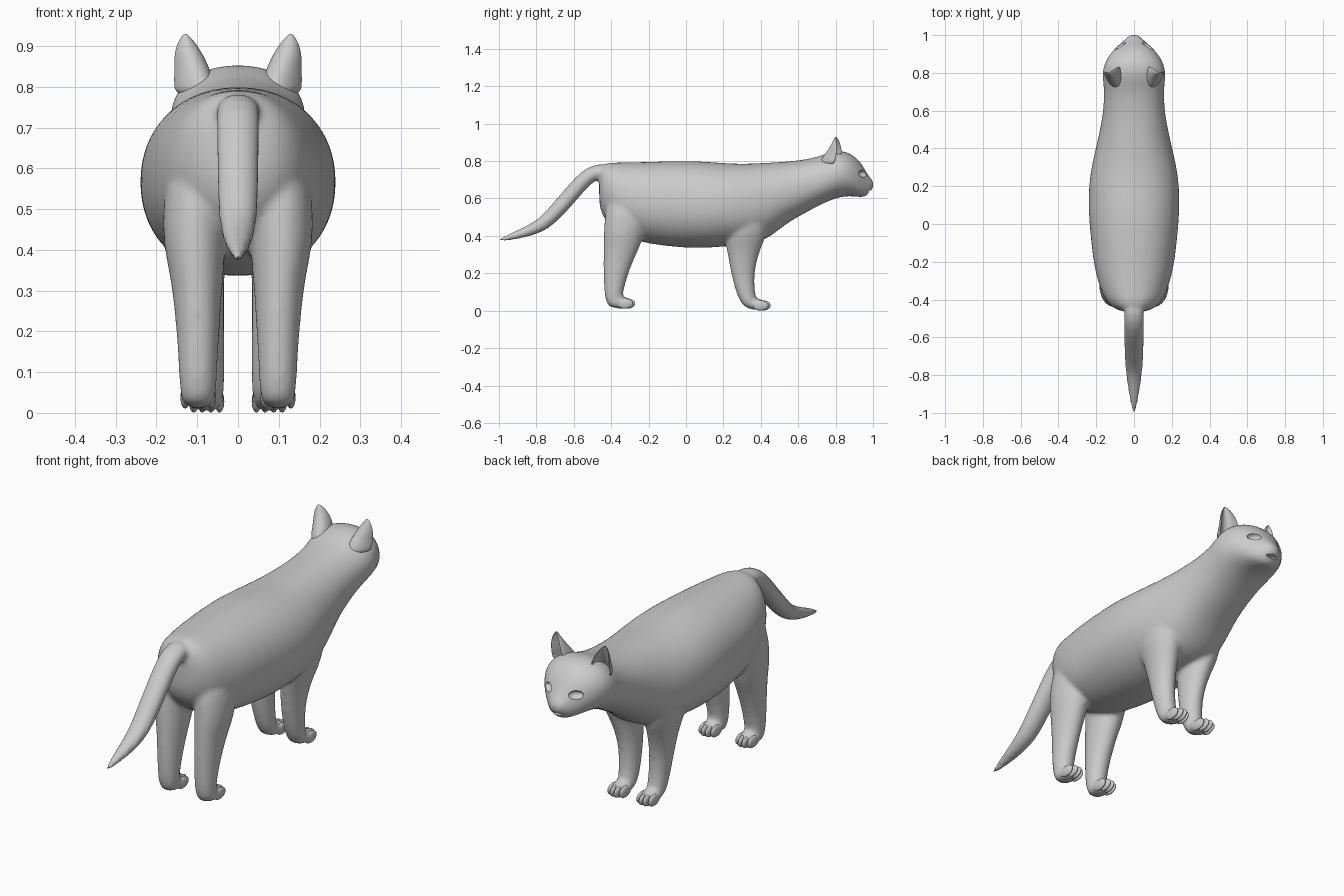
import bpy, bmesh, math
from mathutils import Vector, Matrix

if "Cube" in bpy.data.objects:
    bpy.data.objects.remove(bpy.data.objects["Cube"])


def loft(bm, rings):
    """Skin a list of closed rings and cap both ends."""
    vs = [[bm.verts.new(p) for p in r] for r in rings]
    n = len(vs[0])
    for a, b in zip(vs, vs[1:]):
        for i in range(n):
            j = (i + 1) % n
            bm.faces.new((a[i], a[j], b[j], b[i]))
    bm.faces.new(vs[0][::-1])
    bm.faces.new(vs[-1])


def ring(c, u, v, n=24, e=2.0):
    """Superellipse ring around c spanned by half-axes u and v."""
    pts = []
    for i in range(n):
        a = 2 * math.pi * i / n
        ca, sa = math.cos(a), math.sin(a)
        pts.append(Vector(c) + Vector(u) * math.copysign(abs(ca) ** (2 / e), ca)
                   + Vector(v) * math.copysign(abs(sa) ** (2 / e), sa))
    return pts


def ball(bm, c, r, rot=0.0):
    m = Matrix.Translation(c) @ Matrix.Rotation(rot, 4, 'Z') @ Matrix.Diagonal((*r, 1))
    bmesh.ops.create_uvsphere(bm, u_segments=24, v_segments=14, radius=1, matrix=m)


def make(name, bm):
    bmesh.ops.recalc_face_normals(bm, faces=bm.faces)
    me = bpy.data.meshes.new(name)
    bm.to_mesh(me)
    bm.free()
    ob = bpy.data.objects.new(name, me)
    bpy.context.collection.objects.link(ob)
    return ob


def bake(ob):
    bpy.context.view_layer.update()
    dg = bpy.context.evaluated_depsgraph_get()
    me = bpy.data.meshes.new_from_object(ob.evaluated_get(dg))
    ob.modifiers.clear()
    ob.data = me


def smooth(ob, angle=40):
    bpy.ops.object.select_all(action='DESELECT')
    ob.select_set(True)
    bpy.context.view_layer.objects.active = ob
    bpy.ops.object.shade_smooth_by_angle(angle=math.radians(angle))


bm = bmesh.new()

# torso, neck and head: y, top, bottom, half width
torso = [(-.465, .73, .58, .05), (-.455, .77, .53, .09), (-.43, .79, .48, .13),
         (-.38, .793, .43, .165), (-.3, .793, .385, .193), (-.2, .797, .355, .217),
         (0, .802, .334, .237), (.1, .798, .334, .242), (.2, .79, .342, .24),
         (.3, .785, .35, .227), (.4, .79, .365, .203), (.47, .793, .41, .187),
         (.53, .797, .46, .175), (.6, .803, .502, .163), (.7, .82, .557, .158),
         (.76, .845, .585, .165), (.81, .857, .604, .168), (.86, .85, .613, .153),
         (.905, .825, .61, .124), (.94, .785, .606, .09), (.96, .748, .608, .066),
         (.978, .72, .628, .048), (.993, .703, .645, .032), (1.002, .688, .657, .018)]
loft(bm, [ring((0, y, (t + b) / 2), (w, 0, 0), (0, 0, (t - b) / 2), 32, 2.15)
          for y, t, b, w in torso])

# tail: y, z, sideways radius, thickness radius
tail = [(-.38, .71, .045, .045), (-.44, .75, .052, .045), (-.5, .737, .054, .043),
        (-.56, .687, .053, .043), (-.63, .603, .052, .043), (-.7, .525, .05, .042),
        (-.76, .465, .046, .038), (-.83, .43, .038, .031), (-.91, .403, .026, .022),
        (-.97, .385, .014, .013), (-1.005, .373, .005, .005)]
rings = []
for i, (y, z, rx, rn) in enumerate(tail):
    p, q = tail[max(i - 1, 0)], tail[min(i + 1, len(tail) - 1)]
    t = Vector((0, q[0] - p[0], q[1] - p[1])).normalized()
    rings.append(ring((0, y, z), (rx, 0, 0), Vector((0, -t.z, t.y)) * rn))
loft(bm, rings)

# legs: x, y, z, x radius, y radius
hind = [(.1, -.31, .62, .07, .11), (.105, -.32, .5, .082, .115), (.107, -.333, .41, .076, .108),
        (.102, -.342, .35, .068, .1), (.1, -.357, .29, .06, .085), (.098, -.375, .2, .053, .067),
        (.098, -.388, .1, .047, .05), (.098, -.383, .045, .045, .045), (.098, -.375, .014, .036, .032)]
front = [(.11, .33, .62, .07, .11), (.115, .325, .5, .085, .125), (.108, .318, .41, .077, .115),
         (.098, .31, .35, .065, .098), (.09, .305, .29, .056, .08), (.082, .302, .2, .049, .062),
         (.078, .317, .1, .045, .051), (.077, .335, .045, .044, .046), (.077, .35, .012, .034, .03)]
for s in (1, -1):
    for leg in (hind, front):
        loft(bm, [ring((s * x, y, z), (rx, 0, 0), (0, ry, 0)) for x, y, z, rx, ry in leg])
    ball(bm, (s * .098, -.35, .043), (.045, .06, .033))
    ball(bm, (s * .077, .375, .034), (.045, .058, .03))

# fuse everything into one soft skin
body = make("cat_body", bm)
sub = body.modifiers.new("sub", 'SUBSURF')
sub.levels = sub.render_levels = 1
rem = body.modifiers.new("skin", 'REMESH')
rem.mode = 'VOXEL'
rem.voxel_size = .009
sm = body.modifiers.new("soften", 'SMOOTH')
sm.factor, sm.iterations = .5, 10
bake(body)

# eye sockets and mouth slit
cutters = bmesh.new()
for s in (1, -1):
    ball(cutters, (s * .078, .95, .733), (.036, .03, .02), -s * .75)
ball(cutters, (0, .99, .637), (.034, .032, .008))
cut = make("face_cutter", cutters)
cut.hide_render = True
bo = body.modifiers.new("face", 'BOOLEAN')
bo.operation, bo.object, bo.solver = 'DIFFERENCE', cut, 'EXACT'
bake(body)
bpy.data.objects.remove(cut)
smooth(body)

# cupped ears: z, x, y of front edge, x radius, depth
levels = [(.775, .113, .805, .05, .1), (.815, .115, .815, .048, .095), (.845, .118, .82, .044, .075),
          (.875, .123, .818, .038, .052), (.902, .127, .813, .027, .03),
          (.92, .129, .807, .014, .015), (.93, .13, .803, .004, .006)]
turn = Matrix.Rotation(-.35, 3, 'Z')
for s, side in ((1, "right"), (-1, "left")):
    bm = bmesh.new()
    rings = []
    for z, x, y, rx, d in levels:
        pts = []
        for k, (fx, fy) in enumerate(((1, 1), (.8, .72))):
            arc = [math.pi * i / 10 for i in range(11)]
            for a in (arc if k == 0 else arc[::-1]):
                pts.append(turn @ Vector((rx * fx * math.cos(a), -d * fy * math.sin(a), 0)))
        rings.append([Vector((s * (x + p.x), y + p.y, z)) for p in pts])
    loft(bm, rings)
    ear = make(side + "_ear", bm)
    sub = ear.modifiers.new("sub", 'SUBSURF')
    sub.levels = sub.render_levels = 2
    bake(ear)
    smooth(ear, 60)

# four toes on each paw
for s, side in ((1, "right"), (-1, "left")):
    for name, x, y, z in (("hind", .098, -.312, .038), ("front", .077, .412, .028)):
        bm = bmesh.new()
        for i in range(4):
            o = i - 1.5
            ball(bm, (s * (x + o * .021), y - .006 * o * o, z), (.0118, .042, .027))
        smooth(make(f"{name}_{side}_toes", bm))
